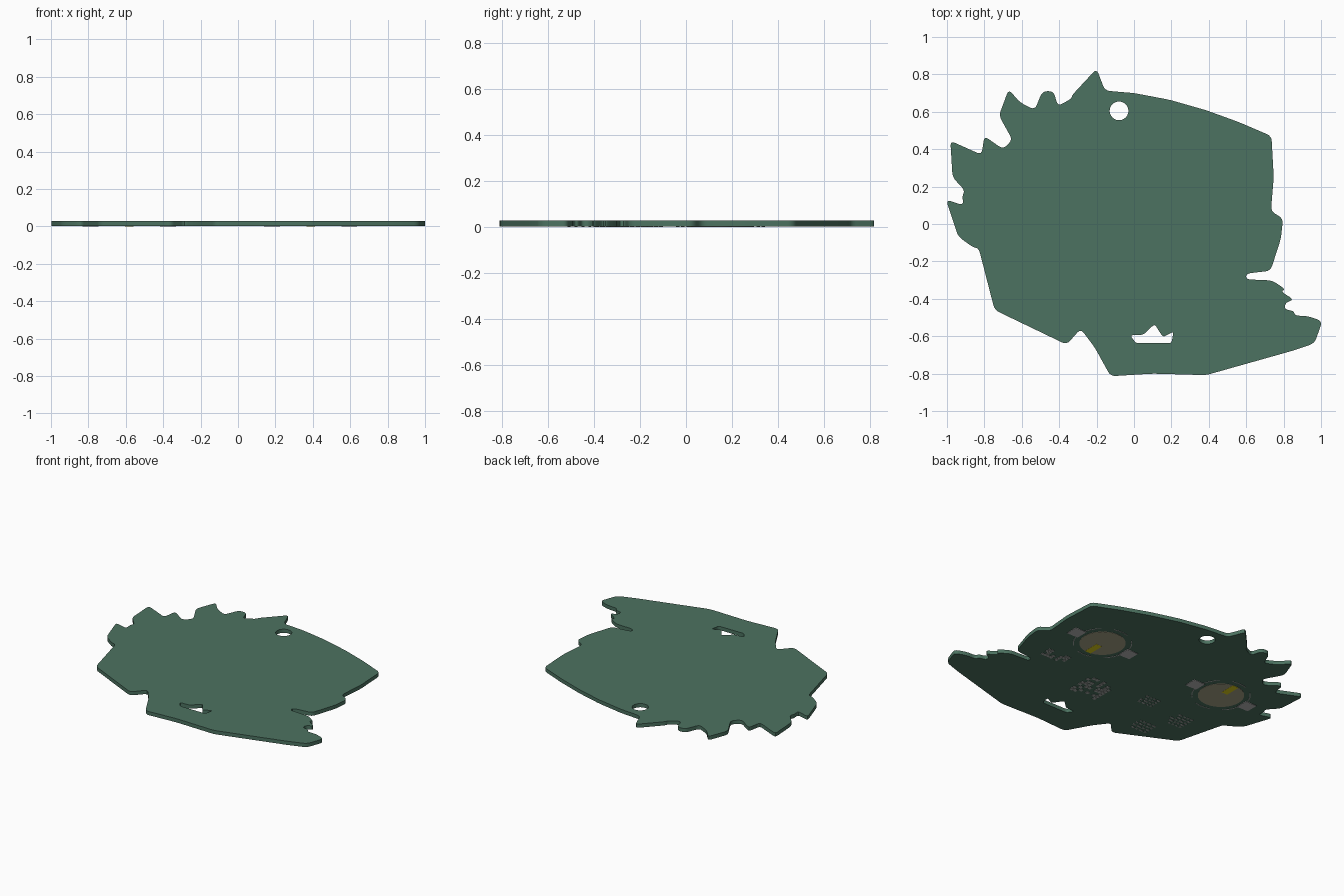
import bpy, bmesh, math, random
from mathutils import Vector

if "Cube" in bpy.data.objects:
    bpy.data.objects.remove(bpy.data.objects["Cube"])

random.seed(4)
Z0, Z1 = 0.003, 0.028   # underside and top of the board


def material(name, r, g, b):
    m = bpy.data.materials.new(name)
    m.diffuse_color = (r, g, b, 1)
    m.use_nodes = True
    m.node_tree.nodes["Principled BSDF"].inputs["Base Color"].default_value = m.diffuse_color
    return m


GREEN = material("green mask", 0.073, 0.171, 0.119)
TAN = material("bare tan board", 0.40, 0.376, 0.25)
GREY = material("pale grey metal", 0.48, 0.48, 0.48)
PRINT = material("printed marks", 0.40, 0.43, 0.41)
YELLOW = material("yellow", 0.75, 0.66, 0.01)


def rounded(points, d):
    """Round each corner of a closed outline, cutting back at most d."""
    pts = [Vector(p) for p in points]
    out = []
    for i, p in enumerate(pts):
        a, b = pts[i - 1] - p, pts[(i + 1) % len(pts)] - p
        s = p + a.normalized() * min(d, a.length * 0.45)
        e = p + b.normalized() * min(d, b.length * 0.45)
        for k in range(5):
            t = k / 4
            out.append(s * (1 - t) ** 2 + p * 2 * t * (1 - t) + e * t * t)
    return out


def circle(cx, cy, r, n=48):
    return [(cx + r * math.cos(math.tau * i / n), cy + r * math.sin(math.tau * i / n)) for i in range(n)]


def plate(name, loops, z0, z1, mat, rim=None):
    """Flat plate from closed loops; inner loops become holes."""
    cu = bpy.data.curves.new(name, 'CURVE')
    cu.dimensions, cu.fill_mode, cu.extrude = '2D', 'BOTH', (z1 - z0) / 2
    for loop in loops:
        sp = cu.splines.new('POLY')
        sp.points.add(len(loop) - 1)
        for q, p in zip(sp.points, loop):
            q.co = (p[0], p[1], 0, 1)
        sp.use_cyclic_u = True
    ob = bpy.data.objects.new(name, cu)
    bpy.context.collection.objects.link(ob)
    bpy.ops.object.select_all(action='DESELECT')
    ob.select_set(True)
    bpy.context.view_layer.objects.active = ob
    bpy.ops.object.convert(target='MESH')
    ob = bpy.context.object
    me = ob.data
    bm = bmesh.new()
    bm.from_mesh(me)
    bmesh.ops.translate(bm, verts=bm.verts, vec=(0, 0, (z0 + z1) / 2))
    bmesh.ops.remove_doubles(bm, verts=bm.verts, dist=0.0002)
    bmesh.ops.recalc_face_normals(bm, faces=bm.faces)
    for f in bm.faces:
        f.material_index = 1 if rim and abs(f.normal.z) < 0.5 else 0
    bm.to_mesh(me)
    bm.free()
    me.materials.clear()
    me.materials.append(mat)
    if rim:
        me.materials.append(rim)
        bpy.ops.object.shade_smooth_by_angle(angle=math.radians(30))
    return ob


def rect(cx, cy, w, h):
    return [(cx - w / 2, cy - h / 2), (cx + w / 2, cy - h / 2), (cx + w / 2, cy + h / 2), (cx - w / 2, cy + h / 2)]


# Board outline, clockwise from the top spike
outline = [(-0.20, 0.83), (-0.155, 0.713), (0.0, 0.70), (0.19, 0.664), (0.38, 0.61), (0.56, 0.545),
           (0.735, 0.47), (0.747, 0.25), (0.732, 0.068), (0.797, 0.03), (0.785, -0.08), (0.73, -0.25),
           (0.60, -0.265), (0.60, -0.296), (0.74, -0.302), (0.81, -0.35), (0.785, -0.36), (0.855, -0.405),
           (0.81, -0.42), (0.805, -0.457), (0.855, -0.465), (0.86, -0.49), (0.93, -0.492), (1.007, -0.52),
           (0.965, -0.638), (0.85, -0.677), (0.385, -0.808), (0.1, -0.80), (-0.125, -0.814), (-0.21, -0.66),
           (-0.285, -0.56), (-0.36, -0.645), (-0.745, -0.46), (-0.83, -0.13), (-0.86, -0.125), (-0.94, -0.067),
           (-1.005, 0.13), (-0.912, 0.10), (-0.918, 0.15), (-0.905, 0.18), (-0.97, 0.25), (-0.982, 0.445),
           (-0.815, 0.37), (-0.80, 0.47), (-0.70, 0.40), (-0.65, 0.45), (-0.722, 0.58), (-0.67, 0.72),
           (-0.61, 0.65), (-0.53, 0.61), (-0.49, 0.71), (-0.43, 0.71), (-0.407, 0.63), (-0.335, 0.67),
           (-0.33, 0.69)]
slot = [(-0.02, -0.595), (0.05, -0.592), (0.11, -0.535), (0.155, -0.605), (0.212, -0.575),
        (0.20, -0.637), (0.01, -0.637)]
plate("board", [rounded(outline, 0.028), circle(-0.08, 0.605, 0.05), rounded(slot, 0.015)],
      Z0, Z1, GREEN, TAN)

# Two round windows under the board, each with side pads, a yellow strip and a dashed ring
for tag, cx, cy, sign in (("right", 0.388, 0.161, -1), ("left", -0.582, 0.139, 1)):
    plate(f"round_window_{tag}", [circle(cx, cy, 0.143)], 0.0015, Z0 + 0.0005, TAN)
    plate(f"yellow_strip_{tag}", [rect(cx, cy + sign * 0.087, 0.045, 0.11)], 0.0008, 0.002, YELLOW)
    for side in (-1, 1):
        plate(f"side_pad_{tag}", [rect(cx + side * 0.207, cy, 0.085, 0.085)], 0, Z0 + 0.0005, GREY)
    dashes = []
    for k in range(6):
        arc = [math.radians(60 * k + 30 + a) for a in range(-18, 19, 6)]
        dashes.append([(cx + 0.183 * math.cos(a), cy + 0.183 * math.sin(a)) for a in arc] +
                      [(cx + 0.177 * math.cos(a), cy + 0.177 * math.sin(a)) for a in reversed(arc)])
    plate(f"dashed_ring_{tag}", dashes, 0.001, Z0 + 0.0005, PRINT)


# Abstract printed marks: scattered blocks or rows of short dashes
def blocks(name, cx, cy, nx, ny, step, chance):
    cells = [rect(cx + (i - (nx - 1) / 2) * step, cy + (j - (ny - 1) / 2) * step, step * 0.9, step * 0.9)
             for i in range(nx) for j in range(ny) if random.random() < chance]
    plate(name, cells, 0.001, Z0 + 0.0005, PRINT)


def rows(name, cx, cy, w, n, pitch):
    cells = []
    for j in range(n):
        x = cx - w / 2
        while x < cx + w / 2 - 0.01:
            d = random.uniform(0.012, 0.03)
            cells.append(rect(x + d / 2, cy + (j - (n - 1) / 2) * pitch, d, 0.012))
            x += d + 0.012
    plate(name, cells, 0.001, Z0 + 0.0005, PRINT)


blocks("large_printed_blocks", 0.08, -0.30, 8, 8, 0.026, 0.5)
blocks("small_printed_blocks", 0.508, -0.143, 8, 4, 0.022, 0.5)
rows("printed_dashes_a", -0.289, -0.202, 0.11, 4, 0.026)
rows("printed_dashes_b", -0.46, -0.464, 0.13, 4, 0.03)
rows("printed_dashes_c", -0.59, -0.268, 0.12, 5, 0.028)
